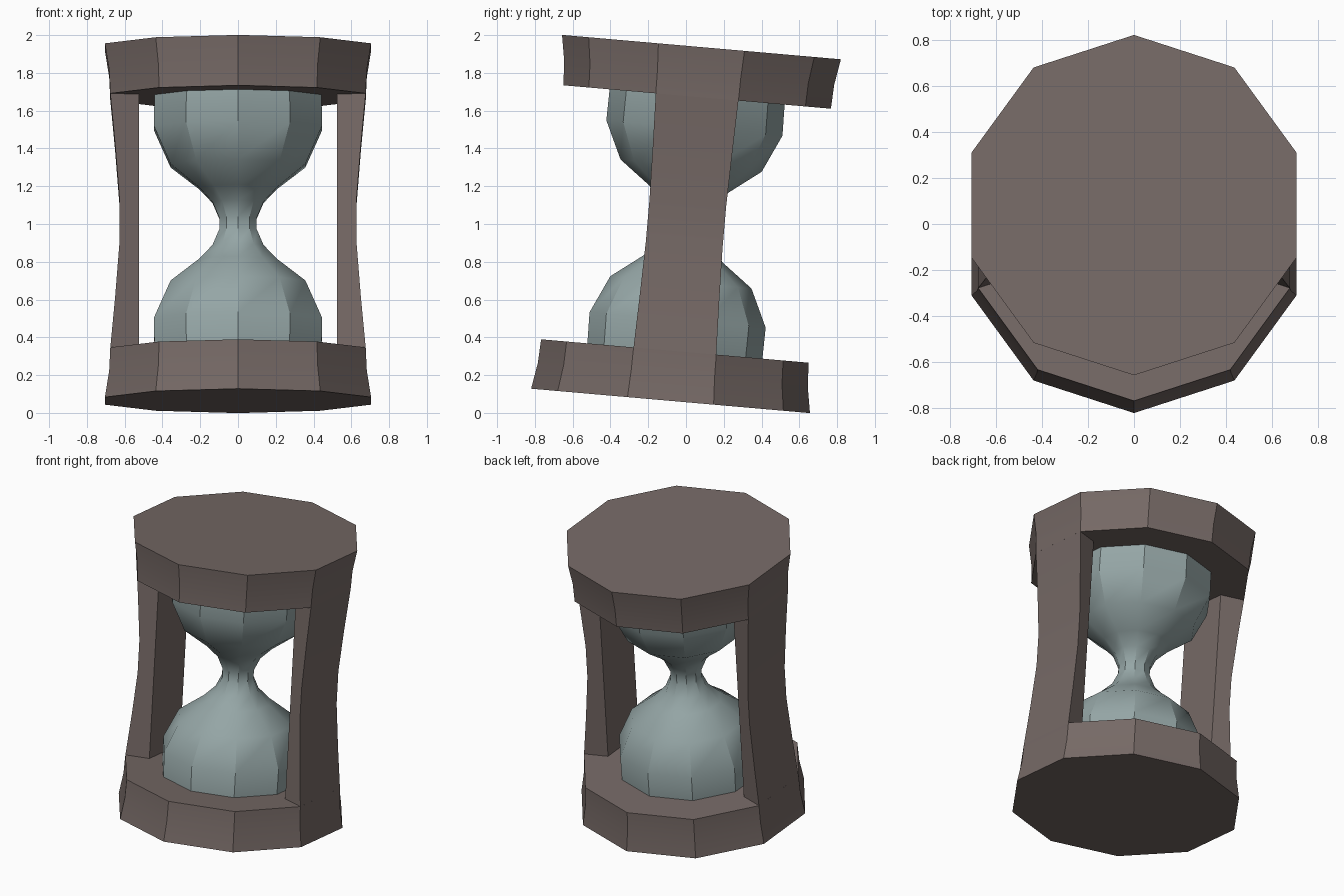
import bpy, bmesh, math
from mathutils import Matrix

cube = bpy.data.objects.get("Cube")
if cube:
    bpy.data.objects.remove(cube, do_unlink=True)

SIDES = 10
TILT = Matrix.Translation((0, 0, 1)) @ Matrix.Rotation(math.radians(-5), 4, 'X')


def material(name, colour):
    mat = bpy.data.materials.new(name)
    mat.use_nodes = True
    mat.diffuse_color = (*colour, 1)
    mat.node_tree.nodes["Principled BSDF"].inputs["Base Color"].default_value = (*colour, 1)
    return mat


wood = material("brown wood", (0.18, 0.142, 0.132))
glass = material("pale blue glass", (0.30, 0.38, 0.38))


def ring(radius, z):
    """Decagon with a corner on the y axis and flat sides facing x."""
    angles = [math.pi / 2 + math.tau * i / SIDES for i in range(SIDES)]
    return [(radius * math.cos(a), radius * math.sin(a), z) for a in angles]


def build(name, rings, mat):
    """Skin a stack of cross-sections, cap the ends and tilt the result."""
    bm = bmesh.new()
    rows = [[bm.verts.new(p) for p in r] for r in rings]
    for low, high in zip(rows, rows[1:]):
        n = len(low)
        for i in range(n):
            j = (i + 1) % n
            bm.faces.new((low[i], low[j], high[j], high[i]))
    bm.faces.new(rows[0])
    bm.faces.new(rows[-1])
    bmesh.ops.recalc_face_normals(bm, faces=bm.faces)
    bm.transform(TILT)
    mesh = bpy.data.meshes.new(name)
    bm.to_mesh(mesh)
    bm.free()
    mesh.materials.append(mat)
    obj = bpy.data.objects.new(name, mesh)
    bpy.context.collection.objects.link(obj)
    bpy.ops.object.select_all(action='DESELECT')
    obj.select_set(True)
    bpy.context.view_layer.objects.active = obj
    bpy.ops.object.shade_smooth_by_angle(angle=math.radians(30))
    return obj


# End plates, flared toward their outer faces
plate = [(0.711, 0.675), (0.717, 0.80), (0.741, 0.94)]
build("top_plate", [ring(r, z) for r, z in plate], wood)
build("bottom_plate", [ring(r, -z) for r, z in plate], wood)

# Wedge-shaped side posts, waisted on the outside
SLOPE = math.tan(math.pi / SIDES)
INNER = 0.525
outer = [(0.676, 0.675), (0.65, 0.40), (0.627, 0.11)]
post = [(x, -z) for x, z in outer] + outer[::-1]
for name, side in (("left_post", 1), ("right_post", -1)):
    sections = []
    for x, z in post:
        w, v = x * SLOPE, INNER * SLOPE
        sections.append([(side * x, -w, z), (side * x, w, z),
                         (side * INNER, v, z), (side * INNER, -v, z)])
    build(name, sections, wood)

# Two glass bulbs joined by a narrow neck
bulb = [(0.465, 0.68), (0.468, 0.51), (0.375, 0.31),
        (0.216, 0.19), (0.142, 0.115), (0.104, 0.03)]
profile = [(r, -z) for r, z in bulb] + bulb[::-1]
build("glass_bulbs", [ring(r, z) for r, z in profile], glass)
